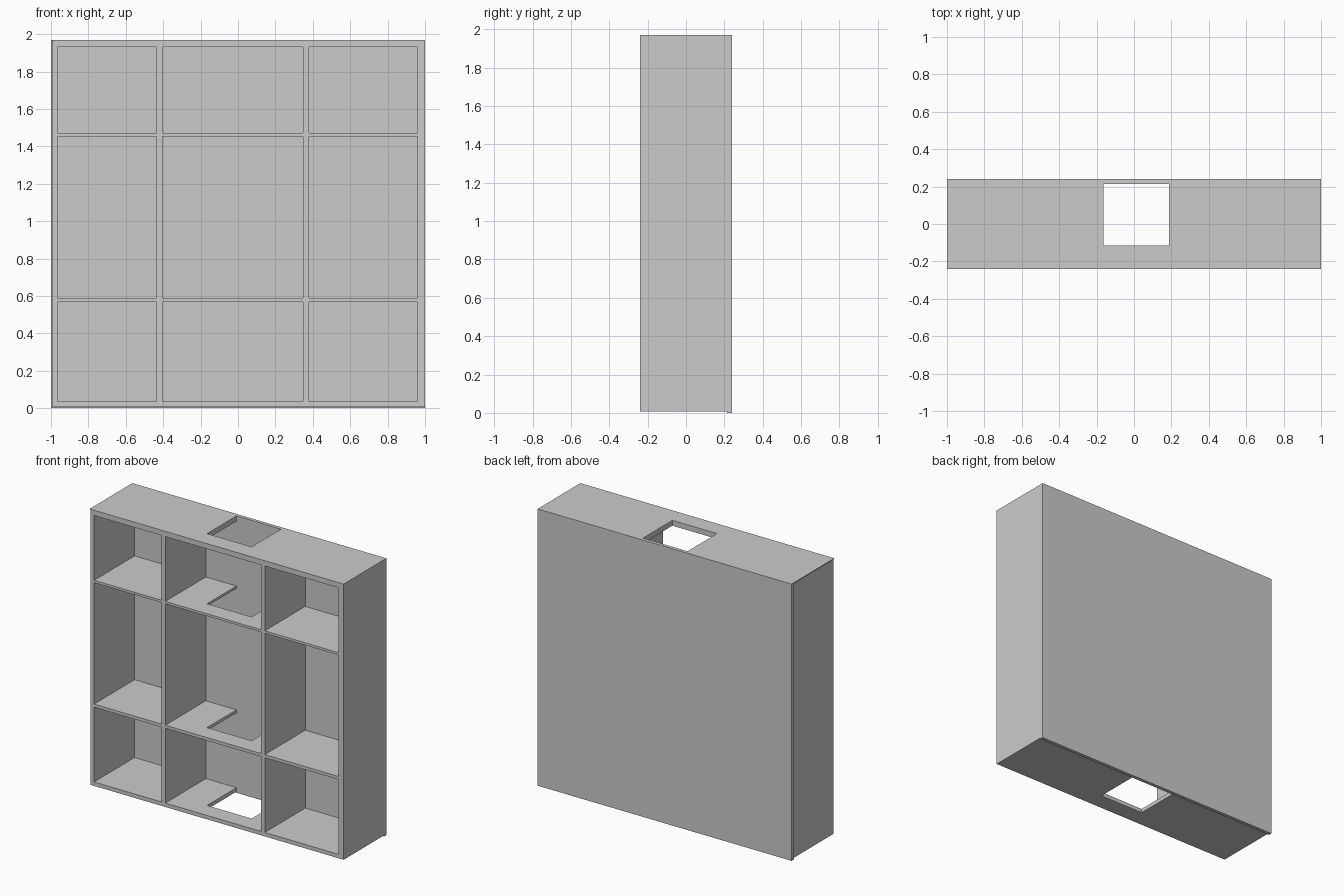
import bpy

if "Cube" in bpy.data.objects:
    bpy.data.objects.remove(bpy.data.objects["Cube"])

FRONT, INNER, BACK = -0.24, 0.215, 0.24     # front edge, face of back panel, rear
TOP = 1.97


def panel(name, profile, y0=FRONT, y1=INNER):
    """Extrude an x-z outline (counter-clockwise seen from the front) along y."""
    n = len(profile)
    verts = [(x, y, z) for y in (y0, y1) for x, z in profile]
    faces = [tuple(range(n)), tuple(range(2 * n - 1, n - 1, -1))]
    faces += [(i, i + n, (i + 1) % n + n, (i + 1) % n) for i in range(n)]
    mesh = bpy.data.meshes.new(name)
    mesh.from_pydata(verts, [], faces)
    mesh.update()
    obj = bpy.data.objects.new(name, mesh)
    bpy.context.collection.objects.link(obj)
    return obj


def board(name, x0, x1, z0, z1, y0=FRONT, y1=INNER):
    return panel(name, [(x0, z0), (x1, z0), (x1, z1), (x0, z1)], y0, y1)


# Cutter for the shaft that runs through every level of the middle bay
cutter = board("shaft_cutter", -0.163, 0.188, -0.2, 2.2, -0.115, 0.3)
cutter.hide_render = True
cutter.hide_set(True)


def cut_shaft(obj):
    mod = obj.modifiers.new("shaft", 'BOOLEAN')
    mod.operation = 'DIFFERENCE'
    mod.solver = 'EXACT'
    mod.object = cutter


# Back panel, projecting slightly past the left side and bottom
board("back_panel", -1, 1, 0, TOP, INNER, BACK)

# Mitred outer frame
L, R, B, T = -0.965, 0.96, 0.036, 1.932     # inner faces
OL, OB = -0.994, 0.008                      # recessed left and bottom faces
panel("left_side", [(OL, OB), (L, B), (L, T), (OL, TOP - 0.008)])
panel("right_side", [(R, B), (1, OB), (1, TOP), (R, T)])
cut_shaft(panel("bottom", [(OL, OB), (1, OB), (R, B), (L, B)]))
cut_shaft(panel("top", [(L, T), (R, T), (1, TOP), (-1, TOP)]))

# Upright dividers
dividers = [(-0.435, -0.404), (0.348, 0.379)]
for side, (x0, x1) in zip(("left", "right"), dividers):
    board(side + "_divider", x0, x1, B, T)

# Shelves in each bay; the middle ones have the shaft opening
bays = {"left": (L, dividers[0][0]), "middle": (dividers[0][1], dividers[1][0]),
        "right": (dividers[1][1], R)}
for level, z0, z1 in (("lower", 0.568, 0.59), ("upper", 1.454, 1.471)):
    for bay, (x0, x1) in bays.items():
        shelf = board(f"{level}_{bay}_shelf", x0, x1, z0, z1)
        if bay == "middle":
            cut_shaft(shelf)
